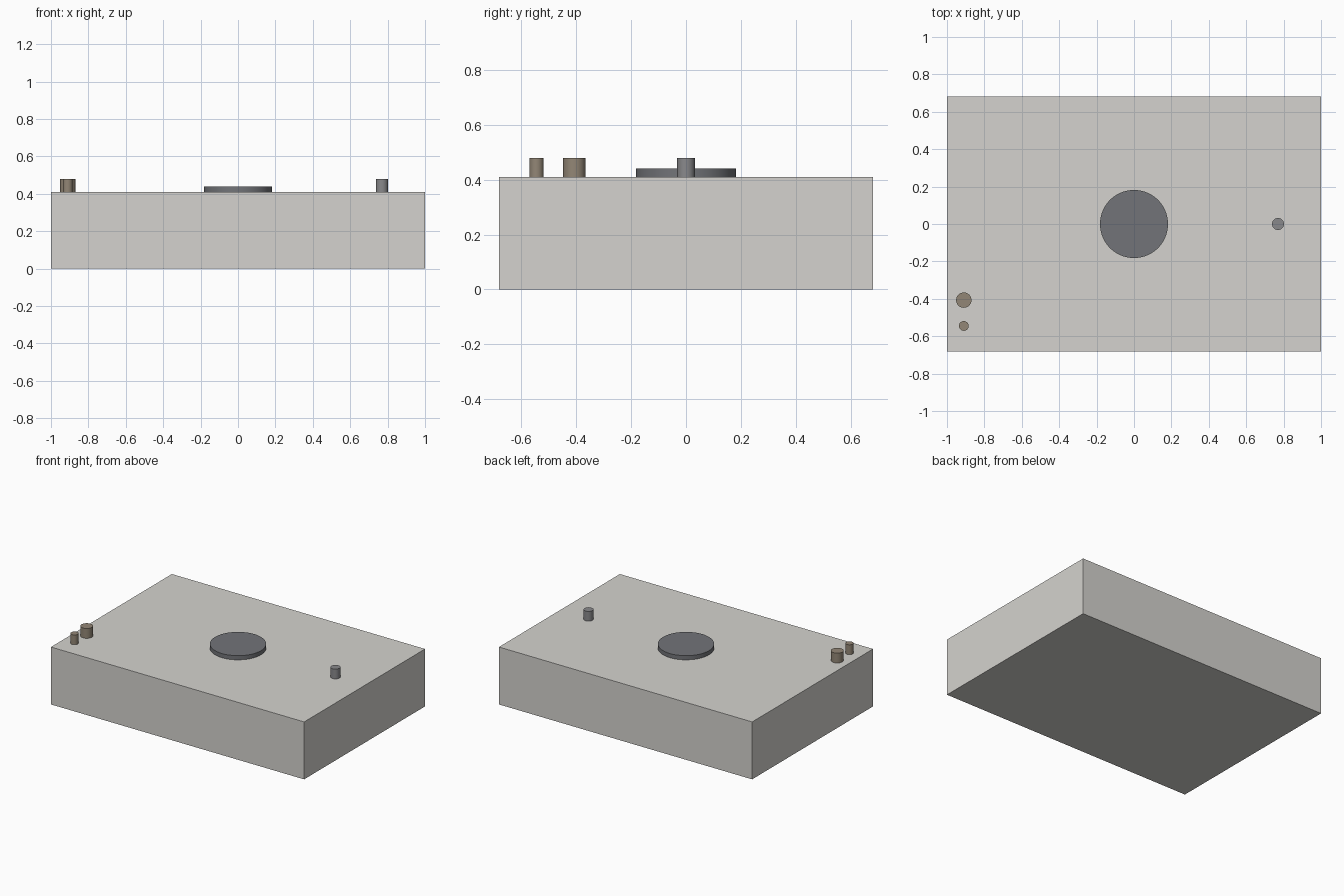
import bpy
import math

if "Cube" in bpy.data.objects:
    bpy.data.objects.remove(bpy.data.objects["Cube"])


def material(name, rgb):
    m = bpy.data.materials.new(name)
    m.diffuse_color = (*rgb, 1)
    m.use_nodes = True
    m.node_tree.nodes["Principled BSDF"].inputs["Base Color"].default_value = m.diffuse_color
    return m


def cylinder(name, x, y, radius, z0, z1, mat, sides=48):
    bpy.ops.mesh.primitive_cylinder_add(vertices=sides, radius=radius, depth=z1 - z0,
                                        location=(x, y, (z0 + z1) / 2))
    ob = bpy.context.object
    ob.name = name
    ob.data.materials.append(mat)
    bpy.ops.object.shade_smooth_by_angle(angle=math.radians(40))
    return ob


TOP = 0.41
shell = material("pale_shell", (0.66, 0.65, 0.62))
dark = material("dark_grey", (0.17, 0.175, 0.19))
steel = material("steel_grey", (0.25, 0.25, 0.26))
brass = material("dull_brass", (0.29, 0.24, 0.18))

# main body block
bpy.ops.mesh.primitive_cube_add(size=1, location=(0, 0, TOP / 2))
body = bpy.context.object
body.name = "body"
body.scale = (2, 1.364, TOP)
bpy.ops.object.transform_apply(location=False, rotation=False, scale=True)
body.data.materials.append(shell)

# raised disc in the centre of the top
cylinder("centre_disc", 0, 0, 0.182, TOP, 0.44, dark, 64)

# single post on the right
cylinder("right_post", 0.77, 0, 0.032, TOP, 0.48, steel, 32)

# pair of posts at the front left corner
for name, y, r in (("large_corner_post", -0.407, 0.041), ("small_corner_post", -0.545, 0.026)):
    cylinder(name, -0.91, y, r, TOP, 0.48, brass, 32)
